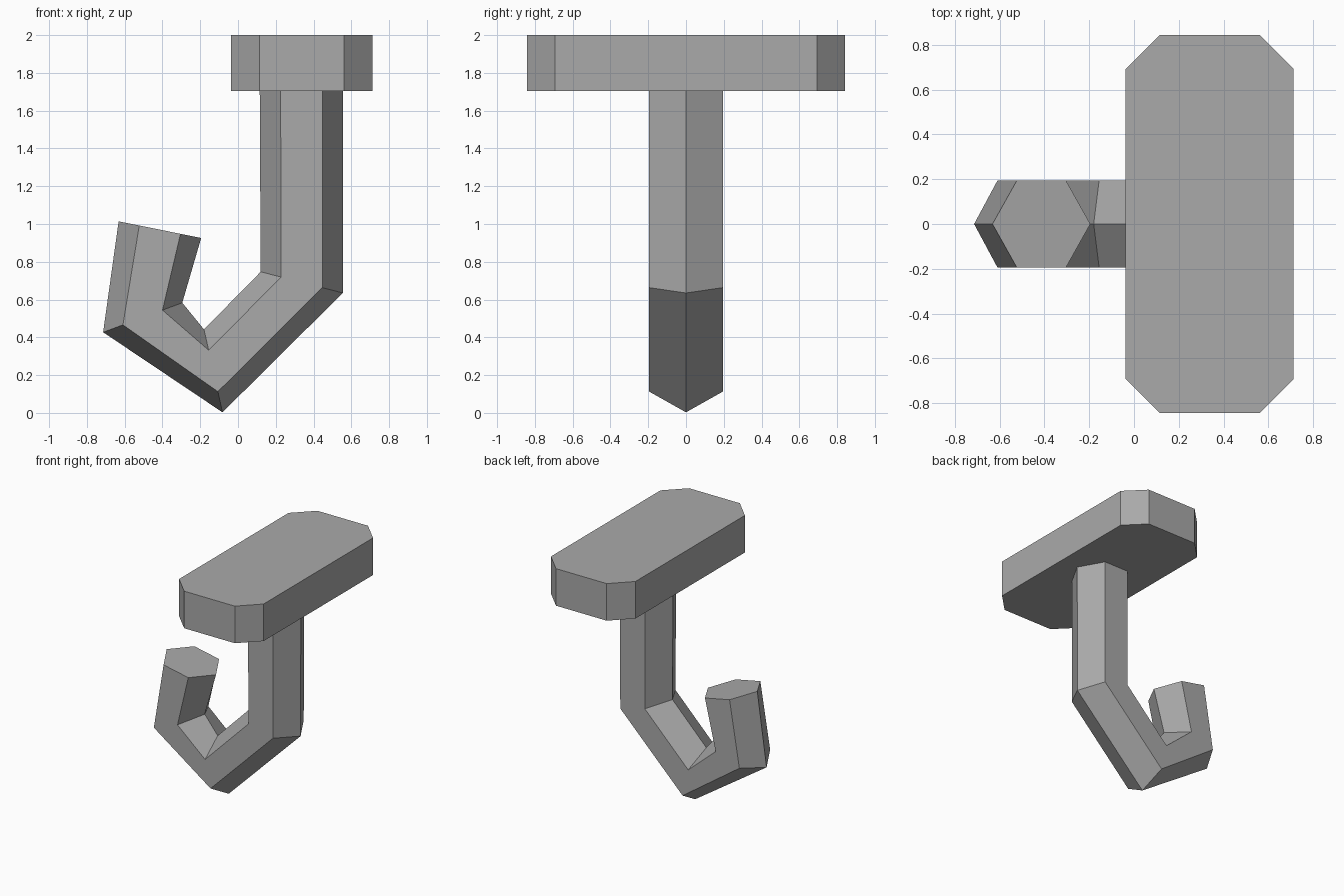
import bpy
import bmesh
from mathutils import Vector

if "Cube" in bpy.data.objects:
    bpy.data.objects.remove(bpy.data.objects["Cube"])

grey = bpy.data.materials.new("grey_metal")
grey.diffuse_color = (0.4, 0.4, 0.4, 1)
grey.use_nodes = True
grey.node_tree.nodes["Principled BSDF"].inputs["Base Color"].default_value = grey.diffuse_color


def finish(bm, name):
    bmesh.ops.recalc_face_normals(bm, faces=bm.faces[:])
    mesh = bpy.data.meshes.new(name)
    bm.to_mesh(mesh)
    bm.free()
    mesh.materials.append(grey)
    obj = bpy.data.objects.new(name, mesh)
    bpy.context.collection.objects.link(obj)


def loft(name, rings):
    """Join matching rings of points with quads and close both ends."""
    bm = bmesh.new()
    loops = [[bm.verts.new(p) for p in ring] for ring in rings]
    for a, b in zip(loops, loops[1:]):
        for i in range(len(a)):
            j = (i + 1) % len(a)
            bm.faces.new((a[i], a[j], b[j], b[i]))
    bm.faces.new(loops[0])
    bm.faces.new(loops[-1])
    finish(bm, name)


# Mounting plate: rectangle with cut corners
cx, hx, hy, cut = 0.3375, 0.3745, 0.843, 0.15
outline = [(hx, -hy + cut), (hx, hy - cut), (hx - cut, hy), (-hx + cut, hy),
           (-hx, hy - cut), (-hx, -hy + cut), (-hx + cut, -hy), (hx - cut, -hy)]
loft("mounting_plate", [[(cx + x, y, z) for x, y in outline] for z in (1.703, 2.0)])

# Hook: hexagonal bar with mitred bends, given by its inner and outer edges (x, z)
half_width = 0.195
section = [(0, 0), (0.25, 1), (0.75, 1), (1, 0), (0.75, -1), (0.25, -1)]
edges = [((0.115, 1.71), (0.557, 1.71)),
         ((0.120, 0.747), (0.555, 0.635)),
         ((-0.180, 0.442), (-0.082, 0.003)),
         ((-0.295, 0.583), (-0.714, 0.427)),
         ((-0.195, 0.926), (-0.632, 1.014))]
rings = []
for inner, outer in edges:
    a, b = Vector((inner[0], 0, inner[1])), Vector((outer[0], 0, outer[1]))
    rings.append([a.lerp(b, t) + Vector((0, s * half_width, 0)) for t, s in section])
loft("hook_bar", rings)
